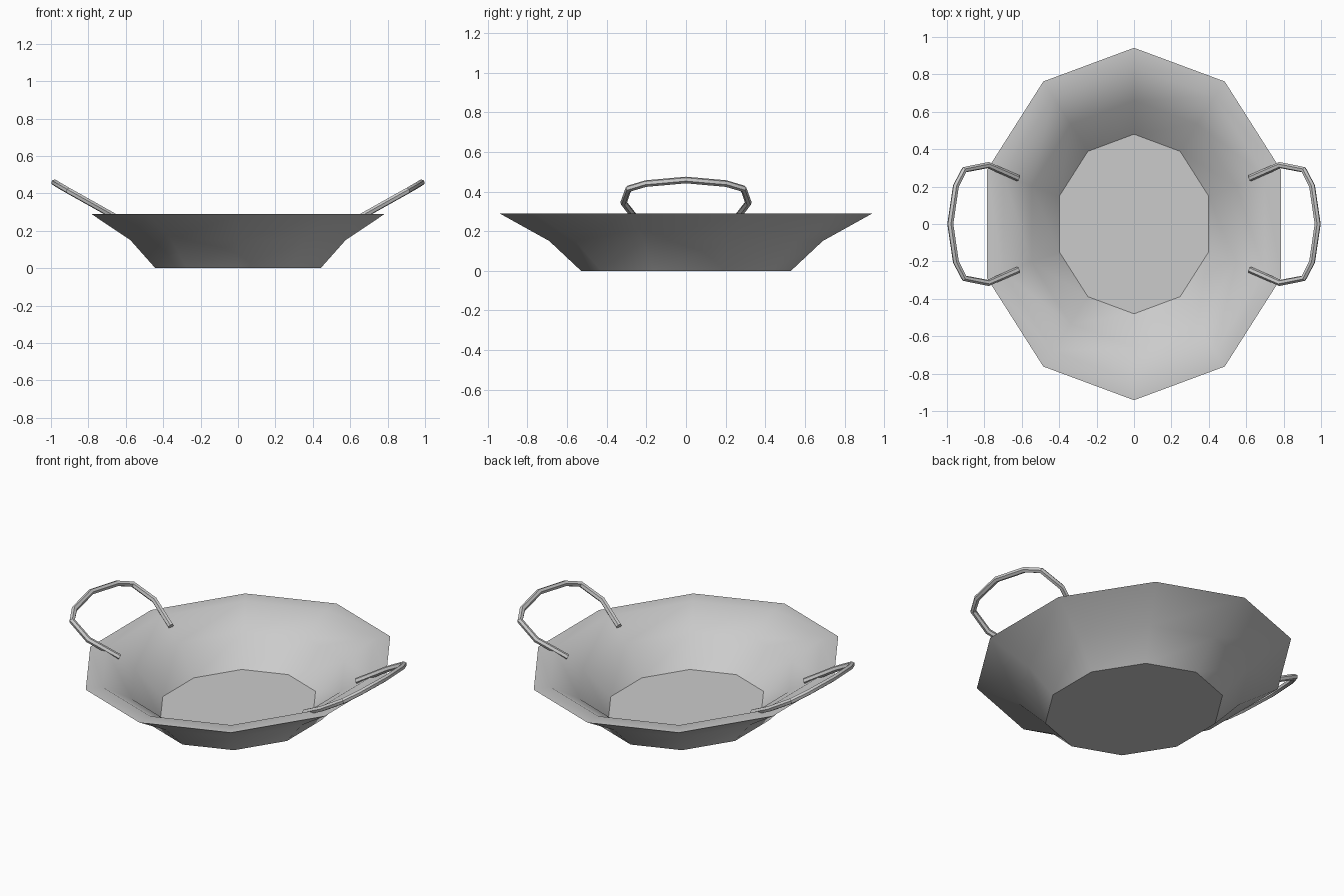
import bpy, bmesh, math

if "Cube" in bpy.data.objects:
    bpy.data.objects.remove(bpy.data.objects["Cube"])

SIDES = 10


def finish(obj, angle):
    bpy.ops.object.select_all(action='DESELECT')
    obj.select_set(True)
    bpy.context.view_layer.objects.active = obj
    bpy.ops.object.shade_smooth_by_angle(angle=math.radians(angle))


# Oval bowl: rings (x radius, y radius, z) from outer base over the rim to inner floor
profile = [(0.465, 0.53, 0.0), (0.605, 0.69, 0.15), (0.825, 0.942, 0.29),
           (0.735, 0.84, 0.29), (0.575, 0.66, 0.187), (0.42, 0.48, 0.037)]
bm = bmesh.new()
rings = []
for rx, ry, z in profile:
    angles = [math.pi / 2 + 2 * math.pi * i / SIDES for i in range(SIDES)]
    rings.append([bm.verts.new((rx * math.cos(a), ry * math.sin(a), z)) for a in angles])
for lower, upper in zip(rings, rings[1:]):
    for i in range(SIDES):
        j = (i + 1) % SIDES
        bm.faces.new((lower[i], lower[j], upper[j], upper[i]))
bm.faces.new(rings[0][::-1])
bm.faces.new(rings[-1])
bmesh.ops.recalc_face_normals(bm, faces=bm.faces)
mesh = bpy.data.meshes.new("bowl")
bm.to_mesh(mesh)
bm.free()
bowl = bpy.data.objects.new("bowl", mesh)
bpy.context.collection.objects.link(bowl)
finish(bowl, 38)

# Wire loop handles, one per side, tilted outward
half = [(0.62, 0.245, 0.253), (0.78, 0.315, 0.343), (0.907, 0.29, 0.414),
        (0.952, 0.203, 0.44), (0.982, 0.0, 0.458)]
path = half + [(x, -y, z) for x, y, z in half[-2::-1]]
for side, name in ((1, "right_handle"), (-1, "left_handle")):
    curve = bpy.data.curves.new(name, 'CURVE')
    curve.dimensions = '3D'
    curve.bevel_depth = 0.017
    curve.bevel_resolution = 1
    curve.use_fill_caps = True
    spline = curve.splines.new('POLY')
    spline.points.add(len(path) - 1)
    for point, (x, y, z) in zip(spline.points, path):
        point.co = (side * x, y, z, 1)
    handle = bpy.data.objects.new(name, curve)
    bpy.context.collection.objects.link(handle)
    bpy.ops.object.select_all(action='DESELECT')
    handle.select_set(True)
    bpy.context.view_layer.objects.active = handle
    bpy.ops.object.convert(target='MESH')
    finish(bpy.context.object, 30)
